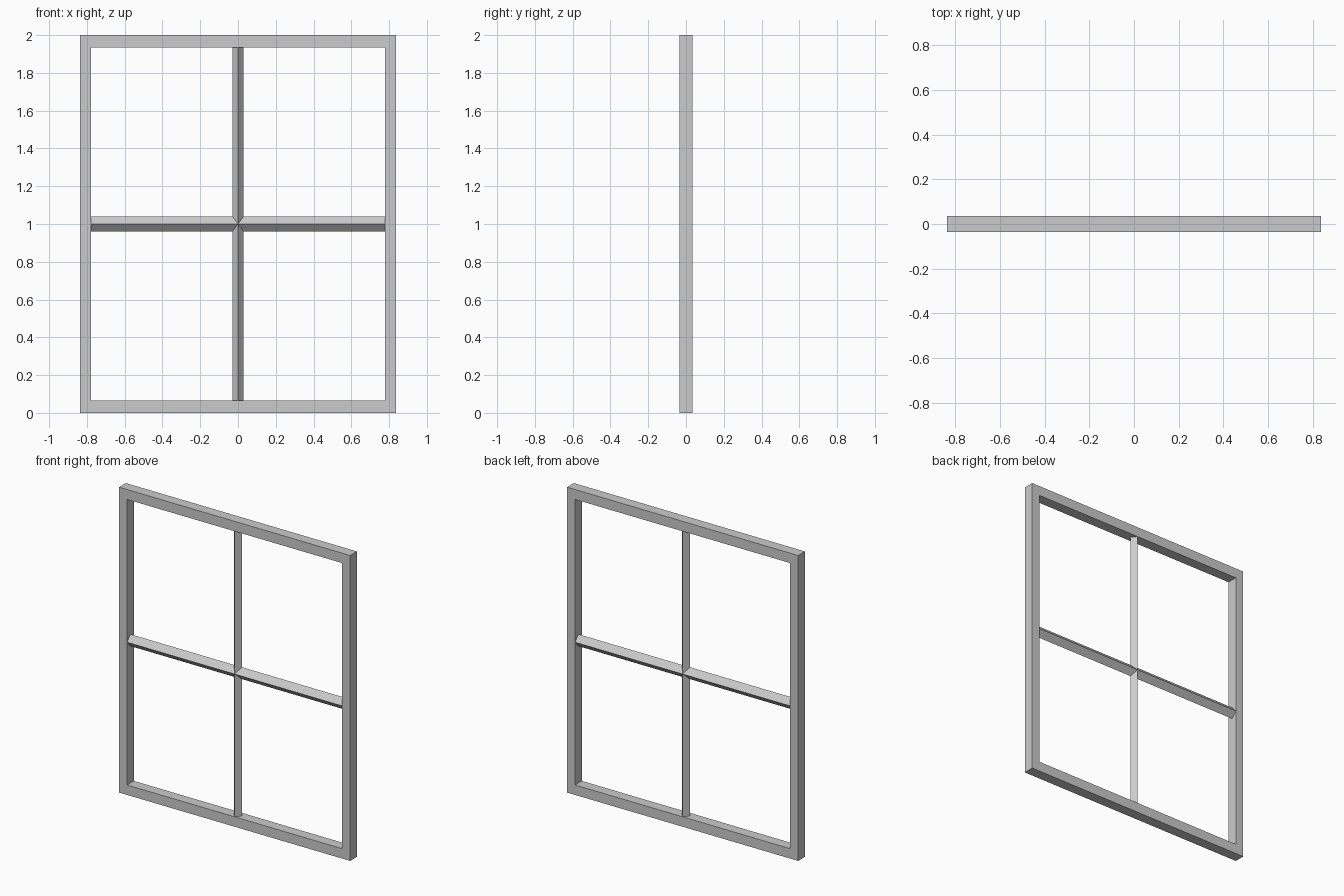
import bpy, bmesh

if "Cube" in bpy.data.objects:
    bpy.data.objects.remove(bpy.data.objects["Cube"])

OX, IX = 0.837, 0.779        # outer / inner half widths
H, RAIL = 2.0, 0.065         # total height, rail height
D = 0.035                    # half depth
MX, MZ = 0.029, 0.039        # glazing bar half widths (upright / crossbar)
CZ = H / 2


def make_object(name, bm):
    bmesh.ops.remove_doubles(bm, verts=bm.verts, dist=1e-5)
    bmesh.ops.recalc_face_normals(bm, faces=bm.faces)
    mesh = bpy.data.meshes.new(name)
    bm.to_mesh(mesh)
    bm.free()
    obj = bpy.data.objects.new(name, mesh)
    bpy.context.collection.objects.link(obj)
    return obj


def bridge(bm, ring_a, ring_b):
    """Quads between two closed rings of points."""
    n = len(ring_a)
    for i in range(n):
        j = (i + 1) % n
        pts = (ring_a[i], ring_a[j], ring_b[j], ring_b[i])
        bm.faces.new([bm.verts.new(p) for p in pts])


def rect(hx, hz, y):
    return [(sx * hx, y, CZ + sz * hz) for sx, sz in ((-1, -1), (1, -1), (1, 1), (-1, 1))]


# Outer frame: one rectangular ring
bm = bmesh.new()
loops = [rect(OX, CZ, -D), rect(OX, CZ, D),
         rect(IX, CZ - RAIL, D), rect(IX, CZ - RAIL, -D)]
for k in range(4):
    bridge(bm, loops[k], loops[(k + 1) % 4])
make_object("window_frame", bm)

# Glazing bars: diamond-section arms mitred together at the centre
bm = bmesh.new()
for s in (-1, 1):
    # crossbar arm, then upright arm
    end_x, end_z = s * IX, CZ + s * (CZ - RAIL)
    bridge(bm,
           [(end_x, 0, CZ - MZ), (end_x, -D, CZ), (end_x, 0, CZ + MZ), (end_x, D, CZ)],
           [(s * MX, 0, CZ - MZ), (0, -D, CZ), (s * MX, 0, CZ + MZ), (0, D, CZ)])
    bridge(bm,
           [(-MX, 0, end_z), (0, -D, end_z), (MX, 0, end_z), (0, D, end_z)],
           [(-MX, 0, CZ + s * MZ), (0, -D, CZ), (MX, 0, CZ + s * MZ), (0, D, CZ)])
bmesh.ops.remove_doubles(bm, verts=bm.verts, dist=1e-5)
bmesh.ops.holes_fill(bm, edges=[e for e in bm.edges if e.is_boundary], sides=4)
make_object("glazing_bars", bm)
